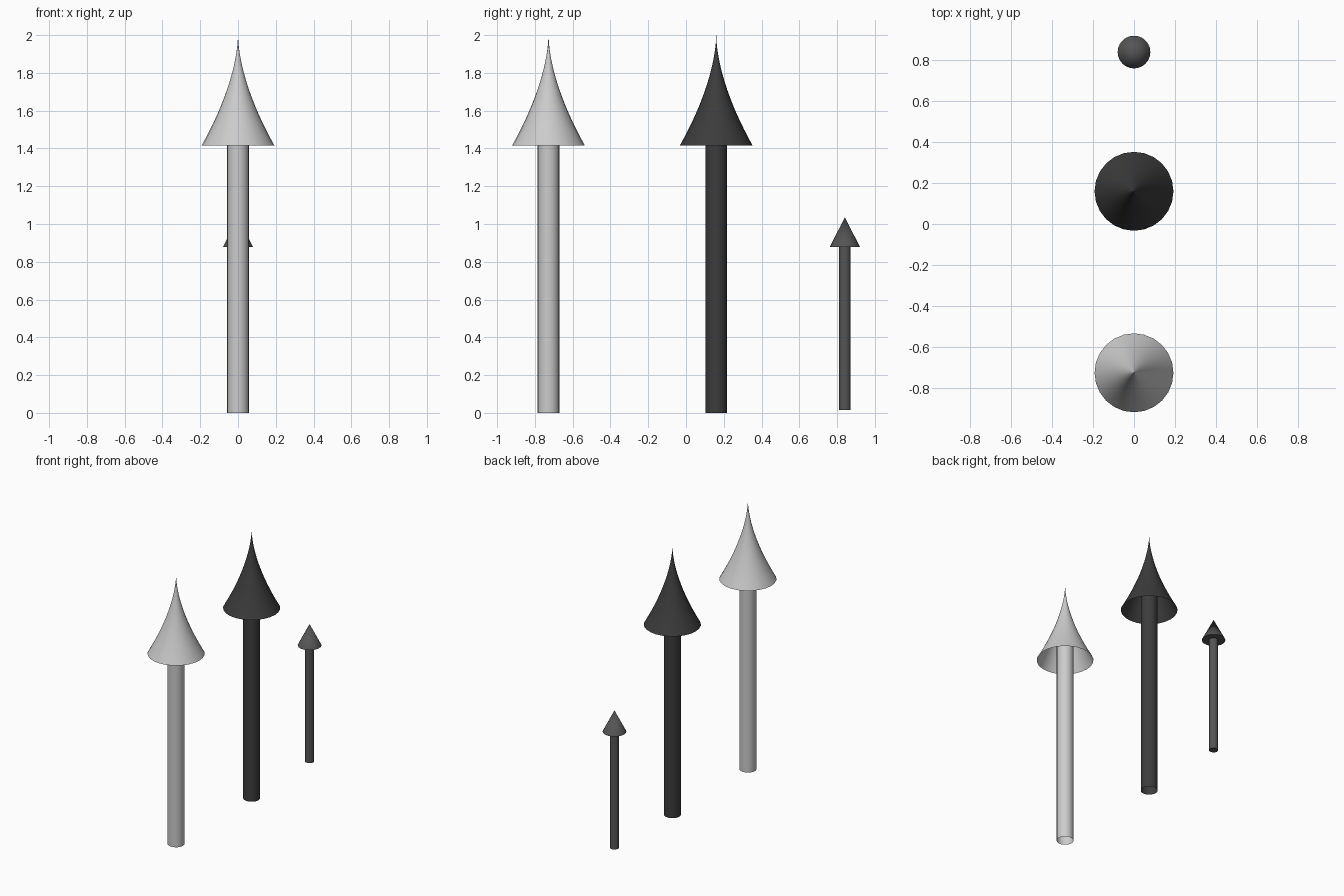
import bpy, bmesh, math

if "Cube" in bpy.data.objects:
    bpy.data.objects.remove(bpy.data.objects["Cube"])

SIDES = 24


def material(name, v):
    m = bpy.data.materials.new(name)
    m.diffuse_color = (v, v, v, 1)
    m.use_nodes = True
    m.node_tree.nodes["Principled BSDF"].inputs["Base Color"].default_value = m.diffuse_color
    return m


def lathe(name, profile, y, mat):
    """Revolve (radius, z) points about the vertical axis at x=0, y."""
    bm = bmesh.new()
    rings = []
    for r, z in profile:
        if r == 0:
            rings.append([bm.verts.new((0, 0, z))] * SIDES)
        else:
            rings.append([bm.verts.new((r * math.cos(2 * math.pi * i / SIDES),
                                        r * math.sin(2 * math.pi * i / SIDES), z))
                          for i in range(SIDES)])
    for a, b in zip(rings, rings[1:]):
        for i in range(SIDES):
            j = (i + 1) % SIDES
            bm.faces.new(list(dict.fromkeys((a[i], a[j], b[j], b[i]))))
    me = bpy.data.meshes.new(name)
    bm.to_mesh(me)
    bm.free()
    ob = bpy.data.objects.new(name, me)
    ob.location.y = y
    bpy.context.collection.objects.link(ob)
    me.materials.append(mat)
    bpy.ops.object.select_all(action='DESELECT')
    ob.select_set(True)
    bpy.context.view_layer.objects.active = ob
    bpy.ops.object.shade_smooth_by_angle(angle=math.radians(35))
    return ob


# Flared spire head: hollow, concave, drawn out to a needle tip
STEPS = 14
flare = [(0.193 * (1 - i / STEPS) ** 1.7, 1.415 + 0.585 * i / STEPS)
         for i in range(STEPS)] + [(0, 2.0)]

# Two tall arrows with open tube shafts
for label, y, shade in (("light", -0.728, 0.65), ("dark", 0.16, 0.045)):
    mat = material(label + "_grey", shade)
    lathe(label + "_arrow_shaft", [(0.057, 0), (0.057, 1.70)], y, mat)
    lathe(label + "_arrow_head", flare, y, mat)

# Small arrow with closed shaft and straight cone head
mid = material("mid_grey", 0.09)
lathe("small_arrow_shaft", [(0, 0.015), (0.031, 0.015), (0.031, 0.878)], 0.841, mid)
lathe("small_arrow_head", [(0, 0.878), (0.08, 0.878), (0, 1.036)], 0.841, mid)
